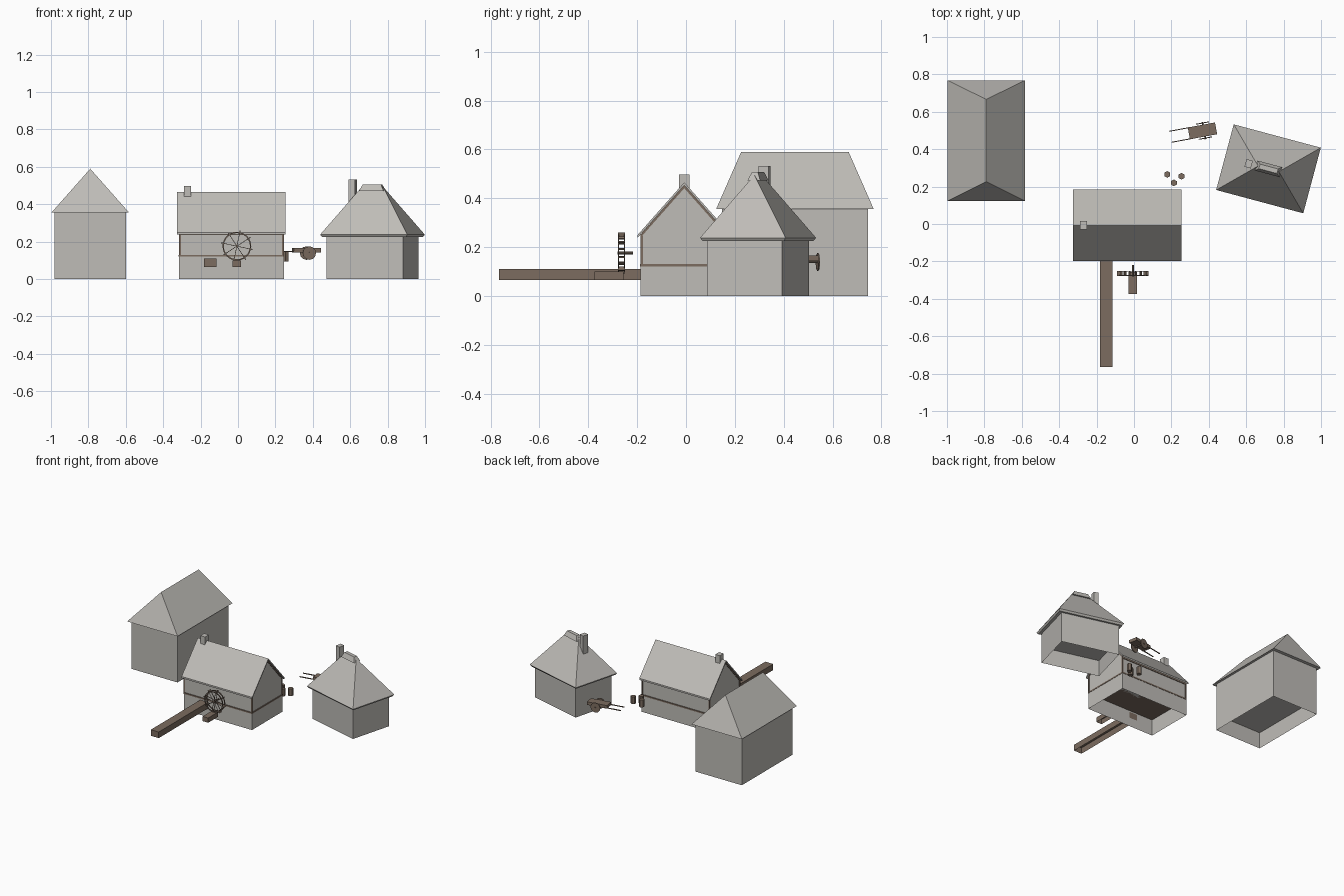
import bpy
import bmesh
from math import cos, sin, pi, radians
from mathutils import Matrix, Vector

if "Cube" in bpy.data.objects:
    bpy.data.objects.remove(bpy.data.objects["Cube"])


def material(name, rgb):
    m = bpy.data.materials.new(name)
    m.use_nodes = True
    m.diffuse_color = (*rgb, 1)
    m.node_tree.nodes["Principled BSDF"].inputs["Base Color"].default_value = (*rgb, 1)
    return m


GREY = material("plaster grey", (0.52, 0.505, 0.475))
BROWN = material("timber brown", (0.2, 0.15, 0.115))


def finish(bm, name, mat, loc=(0, 0, 0), turn=0):
    bmesh.ops.recalc_face_normals(bm, faces=bm.faces)
    me = bpy.data.meshes.new(name)
    bm.to_mesh(me)
    bm.free()
    me.materials.append(mat)
    ob = bpy.data.objects.new(name, me)
    bpy.context.collection.objects.link(ob)
    ob.location = loc
    ob.rotation_euler.z = radians(turn)
    return ob


def taper(name, mat, centre, base, top, z0, z1, turn=0, open_bottom=False):
    """Box whose top may shrink to a smaller rectangle or a ridge."""
    bm = bmesh.new()
    bmesh.ops.create_cube(bm, size=1)
    for v in bm.verts:
        size, z = (top, z1) if v.co.z > 0 else (base, z0)
        v.co = Vector((v.co.x * size[0], v.co.y * size[1], z))
    bmesh.ops.remove_doubles(bm, verts=bm.verts, dist=1e-5)
    ob = finish(bm, name, mat, (*centre, 0), turn)
    if open_bottom:
        bm = bmesh.new()
        bm.from_mesh(ob.data)
        low = [f for f in bm.faces if f.normal.z < -0.9]
        bmesh.ops.delete(bm, geom=low, context='FACES_ONLY')
        bm.to_mesh(ob.data)
        bm.free()
    return ob


def box(name, mat, centre, size, z0, z1, turn=0, open_bottom=False):
    return taper(name, mat, centre, size, size, z0, z1, turn, open_bottom)


def extrude_x(name, mat, profile, x0, x1, y):
    """Extrude a (y, z) profile along x."""
    bm = bmesh.new()
    face = bm.faces.new([bm.verts.new((x0, py, pz)) for py, pz in profile])
    r = bmesh.ops.extrude_face_region(bm, geom=[face])
    moved = [g for g in r["geom"] if isinstance(g, bmesh.types.BMVert)]
    bmesh.ops.translate(bm, verts=moved, vec=(x1 - x0, 0, 0))
    return finish(bm, name, mat, (0, y, 0))


def chevron(half, eave, peak, thick):
    return [(-half, eave), (0, peak), (half, eave),
            (half, eave - thick), (0, peak - thick), (-half, eave - thick)]


def cylinder(bm, radius, depth, sides, matrix):
    bmesh.ops.create_cone(bm, cap_ends=True, segments=sides, radius1=radius,
                          radius2=radius, depth=depth, matrix=matrix)


FLOOR = 0.12
ALONG_Y = Matrix.Rotation(pi / 2, 4, 'X')

# Barn with hipped roof
BARN = (-0.79, 0.446)
barn_size = (0.38, 0.597)
box("barn_lower_storey", GREY, BARN, barn_size, 0, FLOOR, open_bottom=True)
box("barn_upper_storey", GREY, BARN, barn_size, FLOOR, 0.356)
taper("barn_roof", GREY, BARN, (0.414, 0.645), (0, 0.44), 0.356, 0.59)

# Mill walls and gabled roof
MX, MY = -0.035, -0.007
box("mill_lower_storey", GREY, (MX, MY), (0.56, 0.358), 0, FLOOR, open_bottom=True)
extrude_x("mill_upper_storey", GREY,
          [(-.176, FLOOR), (.176, FLOOR), (.176, .245), (0, .45), (-.176, .245)],
          MX - 0.277, MX + 0.277, MY)
extrude_x("mill_roof", GREY, chevron(0.191, 0.25, 0.465, 0.012), MX - 0.29, MX + 0.29, MY)
box("mill_chimney", GREY, (-0.27, MY), (0.038, 0.044), 0.4, 0.498)

# Mill timber frame: sill, corner posts, plates and gable rafters
box("mill_sill", BROWN, (MX, MY), (0.564, 0.362), FLOOR, 0.13)
for sx in (-1, 1):
    x = MX + sx * 0.276
    for sy in (-1, 1):
        box("corner_post", BROWN, (x, MY + sy * 0.175), (0.01, 0.01), 0.13, 0.248)
    extrude_x("gable_rafter", BROWN, chevron(0.18, 0.25, 0.453, 0.012),
              x - 0.005, x + 0.005, MY)
for sy in (-1, 1):
    box("wall_plate", BROWN, (MX, MY + sy * 0.175), (0.562, 0.01), 0.236, 0.247)

# Flume and short tail trough
box("flume", BROWN, (-0.148, -0.475), (0.065, 0.58), 0.065, 0.11, open_bottom=True)
box("tail_trough", BROWN, (-0.006, -0.315), (0.045, 0.118), 0.065, 0.1, open_bottom=True)

# Water wheel: two rims, spokes, paddles and axle
WHEEL = (-0.006, -0.264, 0.176)
bm = bmesh.new()
for y in (-0.012, 0.012):
    ring = [bm.verts.new((r, y + d, 0)) for r, d in
            ((0.07, -.002), (0.077, -.002), (0.077, .002), (0.07, .002))]
    edges = [bm.edges.new((ring[i], ring[(i + 1) % 4])) for i in range(4)]
    bmesh.ops.spin(bm, geom=ring + edges, axis=(0, 1, 0), cent=(0, 0, 0),
                   angle=2 * pi, steps=24, use_merge=True)
finish(bm, "wheel_rims", BROWN, WHEEL)

bm = bmesh.new()
for i in range(8):
    spin = Matrix.Rotation(radians(45 * i + 12), 4, 'Y')
    place = spin @ Matrix.Translation((0.077, 0, 0))
    bmesh.ops.create_cube(bm, size=1, matrix=place @ Matrix.Diagonal((0.018, 0.028, 0.005, 1)))
    for y in (-0.012, 0.012):
        place = spin @ Matrix.Translation((0.036, y, 0))
        bmesh.ops.create_cube(bm, size=1,
                              matrix=place @ Matrix.Diagonal((0.072, 0.003, 0.003, 1)))
finish(bm, "wheel_paddles_and_spokes", BROWN, WHEEL)

bm = bmesh.new()
cylinder(bm, 0.006, 0.062, 8, Matrix.Translation((0, 0.015, 0)) @ ALONG_Y)
finish(bm, "wheel_axle", BROWN, WHEEL)

# Turned cottage with hipped roof, ridge cap and chimney
COTTAGE, TURN = (0.719, 0.295), -15
cottage_size = (0.425, 0.318)
box("cottage_lower_storey", GREY, COTTAGE, cottage_size, 0, FLOOR, TURN, True)
box("cottage_upper_storey", GREY, COTTAGE, cottage_size, FLOOR, 0.23, TURN)
taper("cottage_eaves", GREY, COTTAGE, (0.465, 0.345), (0.482, 0.363), 0.225, 0.238, TURN)
taper("cottage_roof", GREY, COTTAGE, (0.482, 0.363), (0.115, 0), 0.238, 0.495, TURN)
taper("cottage_ridge_cap", GREY, COTTAGE, (0.135, 0.055), (0.1, 0.025), 0.472, 0.507, TURN)
box("cottage_chimney", GREY, (0.613, 0.322), (0.035, 0.042), 0.36, 0.533, TURN)

# Barrels
for x, y in ((0.178, 0.265), (0.254, 0.255), (0.213, 0.22)):
    bm = bmesh.new()
    cylinder(bm, 0.018, 0.054, 6, Matrix.Identity(4))
    finish(bm, "barrel", BROWN, (x, y, 0.12))

# Hand cart
CART, ANGLE = (0.366, 0.498), 10.5


def on_cart(dx, dy):
    a = radians(ANGLE)
    return CART[0] + dx * cos(a) - dy * sin(a), CART[1] + dx * sin(a) + dy * cos(a)


box("cart_bed", BROWN, CART, (0.148, 0.064), 0.142, 0.165, ANGLE)
for s in (-1, 1):
    box("cart_shaft", BROWN, on_cart(-0.115, s * 0.03), (0.12, 0.005), 0.144, 0.15, ANGLE)
    bm = bmesh.new()
    cylinder(bm, 0.036, 0.005, 12, ALONG_Y)
    finish(bm, "cart_wheel", BROWN, (*on_cart(0.008, s * 0.041), 0.139), ANGLE)
bm = bmesh.new()
cylinder(bm, 0.005, 0.094, 6, ALONG_Y)
finish(bm, "cart_axle", BROWN, (*on_cart(0.008, 0), 0.139), ANGLE)
